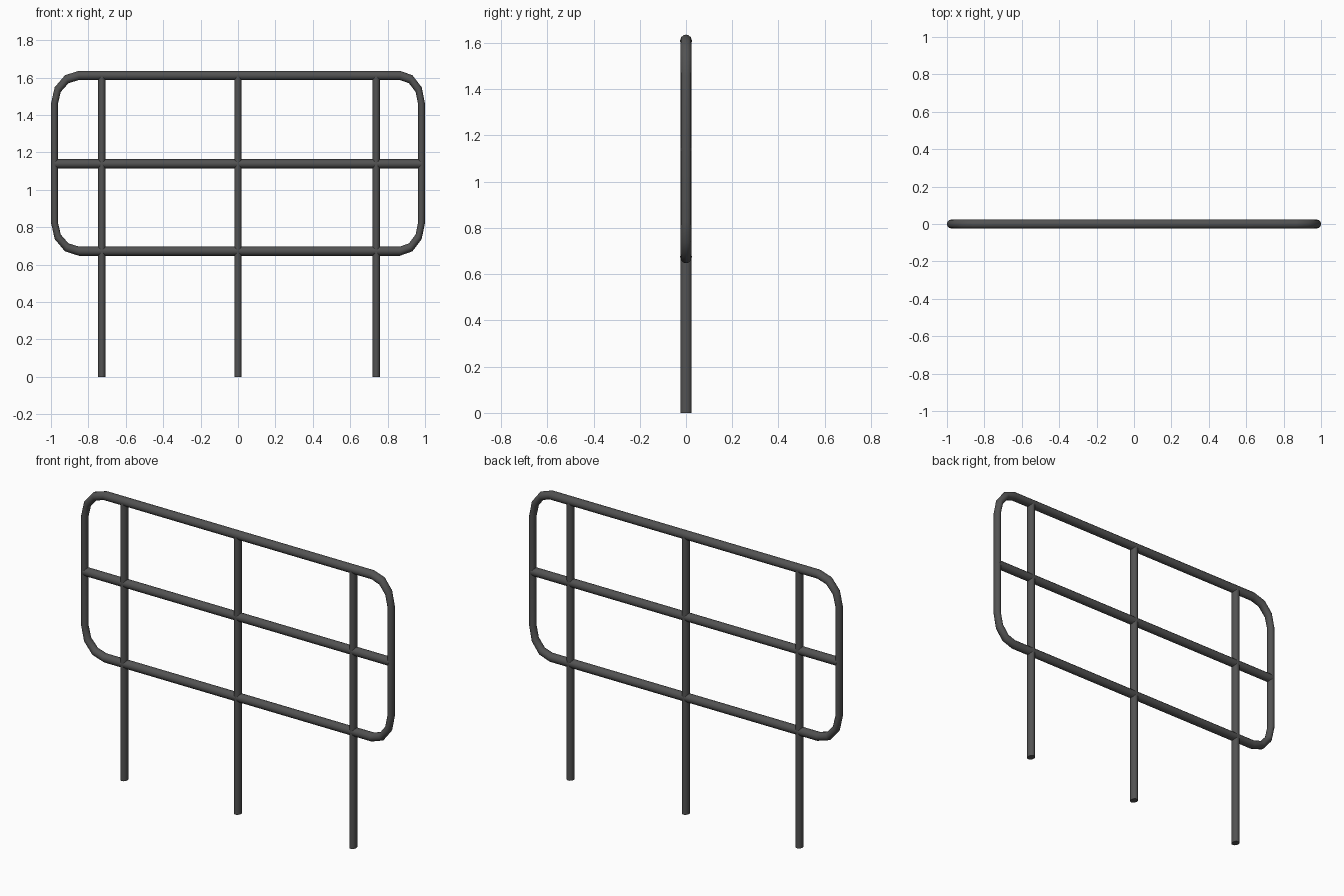
import bpy, bmesh, math

if "Cube" in bpy.data.objects:
    bpy.data.objects.remove(bpy.data.objects["Cube"])

SIDES = 12   # sides of every tube
STEPS = 3    # segments per rounded corner

metal = bpy.data.materials.new("dark grey metal")
metal.diffuse_color = (0.085, 0.085, 0.085, 1)
metal.use_nodes = True
metal.node_tree.nodes["Principled BSDF"].inputs["Base Color"].default_value = metal.diffuse_color


def finish(bm, name):
    bmesh.ops.recalc_face_normals(bm, faces=bm.faces)
    me = bpy.data.meshes.new(name)
    bm.to_mesh(me)
    bm.free()
    ob = bpy.data.objects.new(name, me)
    bpy.context.collection.objects.link(ob)
    me.materials.append(metal)
    bpy.ops.object.select_all(action='DESELECT')
    ob.select_set(True)
    bpy.context.view_layer.objects.active = ob
    bpy.ops.object.shade_smooth_by_angle(angle=math.radians(40))
    return ob


def bridge(bm, a, b):
    for i in range(SIDES):
        j = (i + 1) % SIDES
        bm.faces.new((a[i], a[j], b[j], b[i]))


def rod(name, ring_at, start, end):
    """Capped straight tube; ring_at(t, angle) gives a point on its surface."""
    bm = bmesh.new()
    rings = [[bm.verts.new(ring_at(t, 2 * math.pi * i / SIDES)) for i in range(SIDES)]
             for t in (start, end)]
    bridge(bm, *rings)
    for r in rings:
        bm.faces.new(r)
    return finish(bm, name)


# Outer frame: rounded loop with a slightly flattened tube section
AX, AZ = 0.0187, 0.0245
XL, XR, ZB, ZT = -0.85, 0.865, 0.825, 1.46      # corner arc centres
OUT_X, LOW, HIGH = 1.0, 0.647, 1.636            # outer limits
corners = [(XR, ZT, OUT_X - AX - XR, HIGH - AZ - ZT),
           (XL, ZT, OUT_X - AX + XL, HIGH - AZ - ZT),
           (XL, ZB, OUT_X - AX + XL, ZB - LOW - AZ),
           (XR, ZB, OUT_X - AX - XR, ZB - LOW - AZ)]
bm = bmesh.new()
rings = []
for q, (cx, cz, rx, rz) in enumerate(corners):
    for s in range(STEPS + 1):
        t = math.pi / 2 * (q + s / STEPS)
        ay = 0.0225 + 0.0025 * abs(math.sin(t))
        ring = []
        for i in range(SIDES):
            p = 2 * math.pi * i / SIDES
            ring.append(bm.verts.new((cx + math.cos(t) * (rx + AX * math.cos(p)),
                                      ay * math.sin(p),
                                      cz + math.sin(t) * (rz + AZ * math.cos(p)))))
        rings.append(ring)
for k, ring in enumerate(rings):
    bridge(bm, ring, rings[(k + 1) % len(rings)])
finish(bm, "outer_frame")

# Middle rail
rod("middle_rail",
    lambda t, p: (t, 0.0245 * math.sin(p), 1.139 + 0.0245 * math.cos(p)), -0.98, 0.98)

# Three posts standing on the ground
for label, x in (("left", -0.728), ("centre", 0.0), ("right", 0.739)):
    rod(label + "_post",
        lambda t, p, x=x: (x + 0.020 * math.cos(p), 0.0245 * math.sin(p), t), 0.0, 1.605)
